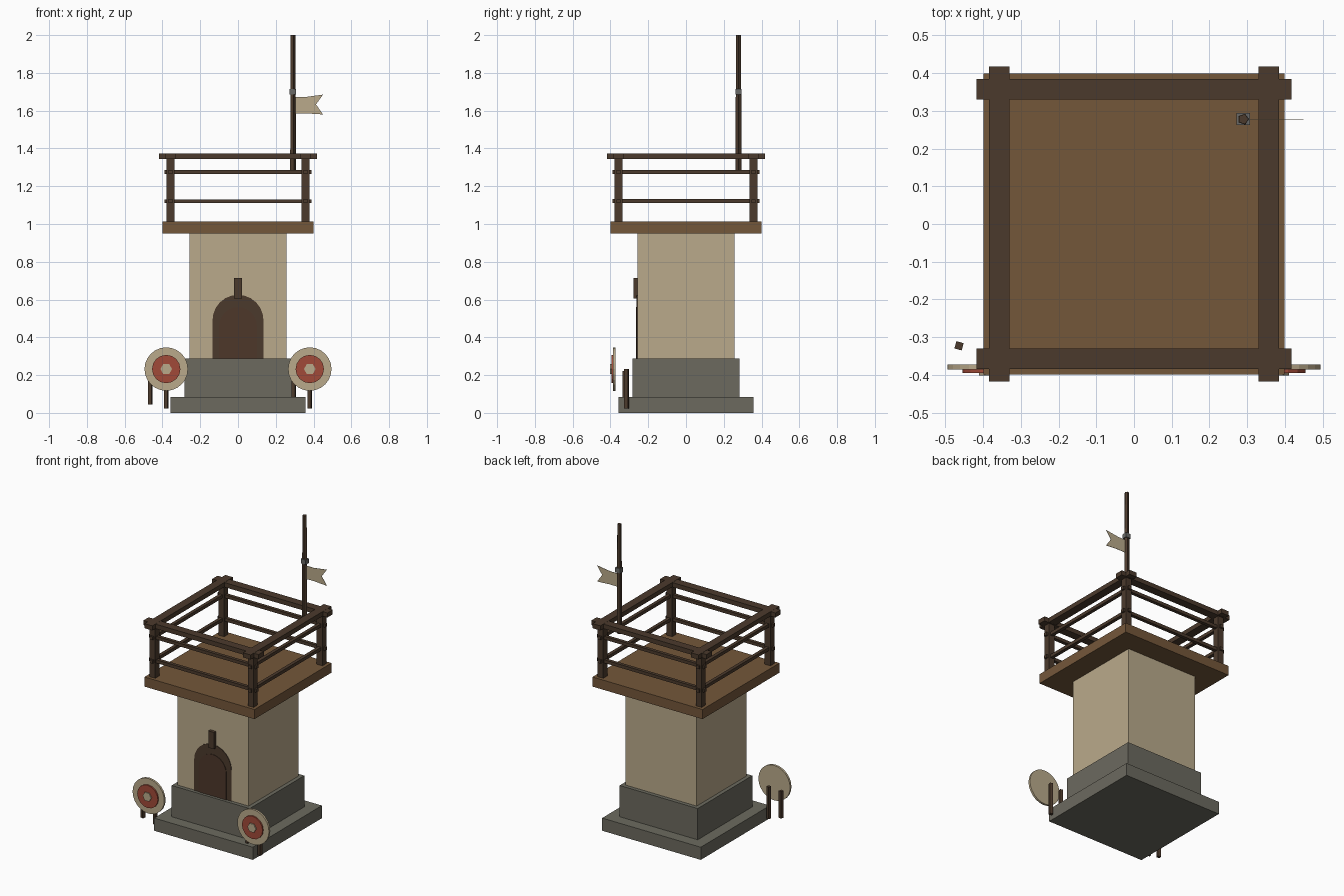
import bpy, bmesh, math
from mathutils import Matrix

if "Cube" in bpy.data.objects:
    bpy.data.objects.remove(bpy.data.objects["Cube"])


def material(name, rgb):
    lin = [(c / 255 / 12.92 if c < 10 else ((c / 255 + 0.055) / 1.055) ** 2.4) for c in rgb]
    m = bpy.data.materials.new(name)
    m.diffuse_color = (*lin, 1)
    m.use_nodes = True
    m.node_tree.nodes["Principled BSDF"].inputs["Base Color"].default_value = m.diffuse_color
    return m


STONE = material("stone", (108, 106, 95))
PLASTER = material("plaster", (186, 170, 139))
DARK = material("dark_wood", (75, 58, 44))
DOOR = material("door_wood", (77, 55, 42))
DECK = material("deck_wood", (116, 87, 58))
RED = material("red_paint", (161, 74, 56))
IRON = material("iron", (105, 105, 102))


def finish(name, bm, mat):
    me = bpy.data.meshes.new(name)
    bmesh.ops.recalc_face_normals(bm, faces=bm.faces)
    bm.to_mesh(me)
    bm.free()
    me.materials.append(mat)
    ob = bpy.data.objects.new(name, me)
    bpy.context.collection.objects.link(ob)
    return ob


def box(name, lo, hi, mat, turn=0):
    bm = bmesh.new()
    bmesh.ops.create_cube(bm, size=1)
    size = [b - a for a, b in zip(lo, hi)]
    mid = [(a + b) / 2 for a, b in zip(lo, hi)]
    m = Matrix.Translation(mid) @ Matrix.Rotation(turn, 4, 'Z') @ Matrix.Diagonal((*size, 1))
    bmesh.ops.transform(bm, matrix=m, verts=bm.verts)
    return finish(name, bm, mat)


def block(name, half, z0, z1, mat):
    return box(name, (-half, -half, z0), (half, half, z1), mat)


def prism(name, pts, y0, y1, mat):
    """Extrude an x-z outline from y0 to y1."""
    bm = bmesh.new()
    f = bm.faces.new([bm.verts.new((x, y0, z)) for x, z in pts])
    if y1 != y0:
        r = bmesh.ops.extrude_face_region(bm, geom=[f])
        vs = [v for v in r["geom"] if isinstance(v, bmesh.types.BMVert)]
        bmesh.ops.translate(bm, verts=vs, vec=(0, y1 - y0, 0))
    return finish(name, bm, mat)


def ring(cx, cz, r, n):
    return [(cx + r * math.cos(2 * math.pi * i / n), cz + r * math.sin(2 * math.pi * i / n))
            for i in range(n)]


def arch(half, z0, top, n=12):
    arc = [(half * math.cos(math.pi * i / n), top - half + half * math.sin(math.pi * i / n))
           for i in range(n + 1)]
    return [(half, z0)] + arc + [(-half, z0)]


# Tower body
block("base_slab", 0.358, 0, 0.083, STONE)
block("plinth", 0.283, 0.083, 0.288, STONE)
block("tower_wall", 0.258, 0.288, 0.95, PLASTER)
block("deck", 0.399, 0.95, 1.013, DECK)

# Arched door with keystone
prism("door_frame", arch(0.135, 0.288, 0.625), -0.262, -0.256, DARK)
prism("door_panel", arch(0.1, 0.288, 0.56), -0.265, -0.258, DOOR)
box("keystone", (-0.02, -0.279, 0.605), (0.02, -0.255, 0.715), DARK)

# Railing: corner posts, thin rails and the wide top beams
C = 0.357
for sx in (-1, 1):
    for sy in (-1, 1):
        box("railing_post", (sx * C - 0.021, sy * C - 0.021, 1.013),
            (sx * C + 0.021, sy * C + 0.021, 1.345), DARK)


def rails(name, half_len, w, z0, z1):
    for s in (-1, 1):
        box(name, (-half_len, s * C - w, z0), (half_len, s * C + w, z1), DARK)
        box(name, (s * C - w, -half_len, z0 + 0.001), (s * C + w, half_len, z1 + 0.001), DARK)


rails("lower_rail", 0.39, 0.011, 1.11, 1.131)
rails("upper_rail", 0.39, 0.011, 1.264, 1.285)
rails("top_beam", 0.418, 0.0275, 1.343, 1.373)

# Flagpole, collar and swallow-tailed flag
PX, PY = 0.29, 0.278
bm = bmesh.new()
bmesh.ops.create_cone(bm, cap_ends=True, segments=5, radius1=0.017, radius2=0.014, depth=0.715,
                      matrix=Matrix.Translation((PX, PY, 1.6425)) @ Matrix.Rotation(-math.pi / 2, 4, 'Z'))
finish("flagpole", bm, DARK)
box("pole_collar", (PX - 0.018, PY - 0.016, 1.685), (PX + 0.018, PY + 0.016, 1.715), IRON)
prism("flag", [(0.3, 1.585), (0.355, 1.586), (0.45, 1.58), (0.413, 1.633), (0.45, 1.685),
               (0.355, 1.672), (0.3, 1.672)], PY - 0.001, PY + 0.001, PLASTER)

# Archery targets on two stakes each
for cx in (-0.38, 0.38):
    cz = 0.232
    prism("target_disc", ring(cx, cz, 0.115, 24), -0.386, -0.372, PLASTER)
    prism("target_ring", ring(cx, cz, 0.075, 16), -0.395, -0.384, RED)
    prism("target_centre", ring(cx, cz, 0.031, 6), -0.402, -0.393, PLASTER)
    for dx, y, z0, z1 in ((-0.084, -0.323, 0.045, 0.222), (0, -0.315, 0.022, 0.232)):
        box("target_stake", (cx + dx - 0.01, y - 0.01, z0), (cx + dx + 0.01, y + 0.01, z1),
            DARK, math.radians(-15))
